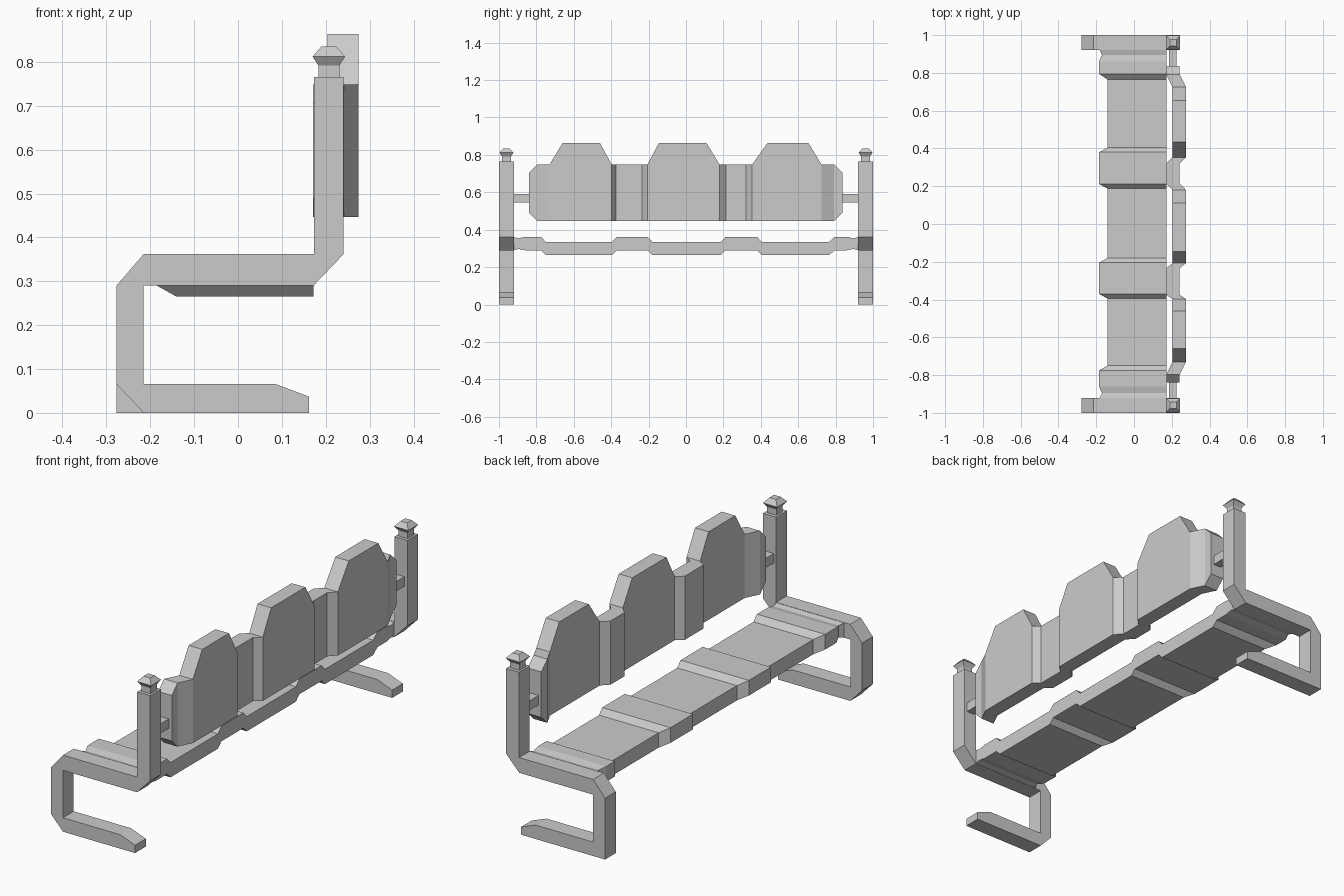
import bpy, bmesh


def finish(name, bm):
    bmesh.ops.recalc_face_normals(bm, faces=bm.faces)
    me = bpy.data.meshes.new(name)
    bm.to_mesh(me)
    bm.free()
    ob = bpy.data.objects.new(name, me)
    bpy.context.collection.objects.link(ob)
    return ob


def loft(name, rings):
    """Skin a list of closed rings that have equal point counts, capping both ends."""
    bm = bmesh.new()
    vs = [[bm.verts.new(p) for p in r] for r in rings]
    n = len(rings[0])
    for a, b in zip(vs, vs[1:]):
        for i in range(n):
            j = (i + 1) % n
            bm.faces.new((a[i], a[j], b[j], b[i]))
    bm.faces.new(vs[0])
    bm.faces.new(vs[-1])
    return finish(name, bm)


def ring_y(y, x0, x1, z0, z1):
    return [(x0, y, z0), (x1, y, z0), (x1, y, z1), (x0, y, z1)]


def ring_z(z, cx, cy, h):
    return [(cx - h, cy - h, z), (cx + h, cy - h, z), (cx + h, cy + h, z), (cx - h, cy + h, z)]


# Side frames: foot, leg, seat rail and back post in one bent bar
bar = [(0.162, 0), (0.162, 0.037), (0.085, 0.066), (-0.215, 0.066), (-0.215, 0.29),
       (0.172, 0.29), (0.241, 0.362), (0.241, 0.765), (0.173, 0.765), (0.173, 0.362),
       (-0.215, 0.362), (-0.277, 0.29)]
corners = {-1: [(-0.277, 0.066), (-0.215, 0)],   # chamfered heel
           1: [(-0.277, 0)]}                     # square heel
for s, side in ((-1, "front"), (1, "rear")):
    prof = bar + corners[s]
    loft(side + "_side_frame", [[(x, y, z) for x, z in prof] for y in (s * 0.92, s * 1.0)])

    # Post finial
    loft(side + "_finial", [ring_z(z, 0.207, s * 0.96, h) for z, h in
                            ((0.76, 0.024), (0.792, 0.024), (0.812, 0.037), (0.835, 0.017))])

    # Stub joining backrest to post
    loft(side + "_back_stub", [ring_y(y, 0.185, 0.226, 0.545, 0.59) for y in (s * 0.82, s * 0.925)])

# Seat: alternating raised and lowered boards
up, low, neck = (-0.185, 0.172, 0.29, 0.362), (-0.14, 0.172, 0.265, 0.335), (-0.17, 0.172, 0.297, 0.354)
seat = [(-0.925, up), (-0.895, neck), (-0.86, up), (-0.775, up), (-0.75, low), (-0.395, low),
        (-0.37, up), (-0.205, up), (-0.18, low), (0.187, low), (0.212, up), (0.38, up),
        (0.404, low), (0.765, low), (0.795, up), (0.86, up), (0.895, neck), (0.925, up)]
loft("seat", [ring_y(y, *sec) for y, sec in seat])

# Backrest: three humps set back from the narrow strips between them
back = [(-0.84, 0, 0.49, 0.705), (-0.797, 0, 0.447, 0.748), (-0.73, 1, 0.447, 0.748),
        (-0.66, 1, 0.447, 0.863), (-0.46, 1, 0.447, 0.863), (-0.397, 1, 0.447, 0.748),
        (-0.375, 0, 0.447, 0.748), (-0.235, 0, 0.447, 0.748), (-0.207, 1, 0.447, 0.748),
        (-0.145, 1, 0.447, 0.863), (0.11, 1, 0.447, 0.863), (0.18, 1, 0.447, 0.748),
        (0.215, 0, 0.447, 0.748), (0.32, 0, 0.447, 0.748), (0.353, 1, 0.447, 0.748),
        (0.435, 1, 0.447, 0.863), (0.655, 1, 0.447, 0.863), (0.725, 1, 0.447, 0.748),
        (0.792, 0, 0.447, 0.748), (0.837, 0, 0.49, 0.705)]
loft("backrest", [ring_y(y, 0.171 + 0.033 * o, 0.242 + 0.033 * o, z0, z1) for y, o, z0, z1 in back])
